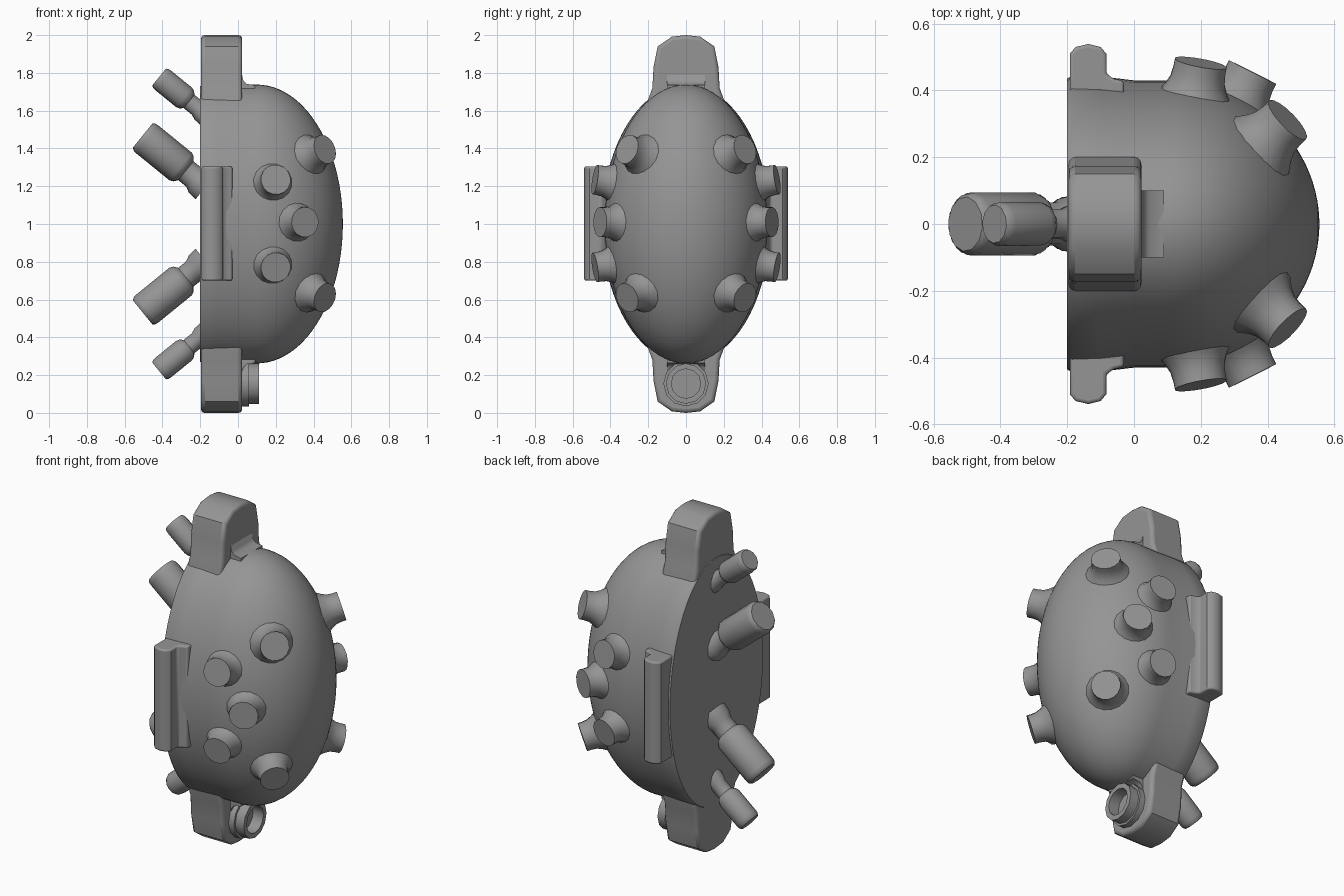
import bpy, bmesh, math
from mathutils import Vector

if "Cube" in bpy.data.objects:
    bpy.data.objects.remove(bpy.data.objects["Cube"], do_unlink=True)

grey = bpy.data.materials.new("plain grey")
grey.use_nodes = True
grey.diffuse_color = (0.3, 0.3, 0.3, 1)
grey.node_tree.nodes["Principled BSDF"].inputs["Base Color"].default_value = (0.3, 0.3, 0.3, 1)


def finish(name, bm, bevel=0, angle=40):
    bmesh.ops.recalc_face_normals(bm, faces=bm.faces)
    mesh = bpy.data.meshes.new(name)
    bm.to_mesh(mesh)
    bm.free()
    mesh.materials.append(grey)
    obj = bpy.data.objects.new(name, mesh)
    bpy.context.collection.objects.link(obj)
    if bevel:
        mod = obj.modifiers.new("rounded edges", "BEVEL")
        mod.width, mod.segments = bevel, 3
        mod.limit_method, mod.angle_limit = "ANGLE", math.radians(50)
    bpy.ops.object.select_all(action="DESELECT")
    obj.select_set(True)
    bpy.context.view_layer.objects.active = obj
    bpy.ops.object.shade_smooth_by_angle(angle=math.radians(angle))
    return obj


def loft(name, rings, **options):
    """Skin a list of point rings and cap both ends."""
    bm = bmesh.new()
    loops = [[bm.verts.new(p) for p in ring] for ring in rings]
    for a, b in zip(loops, loops[1:]):
        for i in range(len(a)):
            j = (i + 1) % len(a)
            bm.faces.new((a[i], a[j], b[j], b[i]))
    bm.faces.new(loops[0])
    bm.faces.new(loops[-1])
    return finish(name, bm, **options)


def turned(name, origin, direction, profile, sides):
    """Round part: profile is (distance along direction, radius)."""
    origin, axis = Vector(origin), Vector(direction).normalized()
    u = axis.orthogonal().normalized()
    v = axis.cross(u)
    turns = [2 * math.pi * (i + 0.5) / sides for i in range(sides)]
    return loft(name, [[origin + axis * d + (u * math.cos(t) + v * math.sin(t)) * r
                        for t in turns] for d, r in profile])


# Domed shell: flat back, short straight wall, half ellipsoid
MID, WIDE, TALL, DEEP, START = 1.0, 0.43, 0.738, 0.455, 0.1
stations = [(-0.2, 0.435, 0.73), (-0.185, 0.445, TALL), (-0.1, 0.442, TALL), (0.0, WIDE, TALL)]
for k in range(25):
    a = k / 24 * math.radians(88)
    stations.append((START + DEEP * math.sin(a), WIDE * math.cos(a), TALL * math.cos(a)))
turns = [2 * math.pi * i / 72 for i in range(72)]
loft("domed_shell", [[(x, w * math.cos(t), MID + h * math.sin(t)) for t in turns]
                     for x, w, h in stations])

# End lugs
half = [(0.2, 1.5), (0.2, 1.66), (0.178, 1.72), (0.172, 1.83), (0.15, 1.94), (0.075, 1.992)]
outline = half + [(0, 2.0)] + [(-y, z) for y, z in reversed(half)]
for name, s in (("top_lug", 1), ("bottom_lug", -1)):
    loft(name, [[(x, y, MID + s * (z - MID)) for y, z in outline] for x in (-0.196, 0.022)],
         bevel=0.02)

# Fillets where the lugs meet the dome
for name, s in (("top_fillet", 1), ("bottom_fillet", -1)):
    curve = [(0.0, 1.69), (0.0, 1.81), (0.022, 1.79), (0.028, 1.76), (0.045, 1.742), (0.09, 1.735), (0.09, 1.69)]
    loft(name, [[(x, y, MID + s * (z - MID)) for x, z in curve] for y in (-0.1, 0.1)])

# Side grips
edge = [(-0.192, 0.3), (-0.192, 0.51), (-0.175, 0.53), (-0.137, 0.539),
        (-0.1, 0.53), (-0.083, 0.51), (-0.083, 0.45), (-0.06, 0.435), (-0.03, 0.428), (-0.03, 0.3)]
for side, s in (("left", -1), ("right", 1)):
    loft(side + "_grip" if s > 0 else "front_grip",
         [[(x, s * y, z) for x, y in edge] for z in (0.7, 1.305)], bevel=0.01)

# Flared studs over the dome, mirrored front to back
stud_profile = [(-0.13, 0.13), (-0.1, 0.108), (-0.08, 0.095), (-0.055, 0.084), (-0.025, 0.08), (0, 0.08)]
stud_tips = [(0.2, 0.482, 0.235), (0.2, 0.482, -0.23), (0.355, 0.455, 0.01),
             (0.46, 0.312, 0.395), (0.46, 0.312, -0.39)]
for n, (x, y, z) in enumerate(stud_tips, 1):
    for side, s in (("front", -1), ("back", 1)):
        normal = ((x - START) / DEEP ** 2, s * y / WIDE ** 2, z / TALL ** 2)
        turned(f"{side}_stud_{n}", (x, s * y, MID + z), normal, stud_profile, 16)

# Angled rods on the flat back: cap centre, thick radius, thick length
for size, cap, r, length in (("large", (-0.505, 0.468), 0.095, 0.28),
                             ("small", (-0.418, 0.778), 0.067, 0.19)):
    for level, s in (("upper", 1), ("lower", -1)):
        profile = [(0, r * 0.86), (0.012, r * 0.97), (0.03, r), (length - 0.02, r), (length, r * 0.9),
                   (length + 0.015, r * 0.68), (length + 0.07, r * 0.68),
                   (length + 0.1, r * 0.85), (length + 0.15, r * 0.9)]
        turned(f"{level}_{size}_rod", (cap[0], 0, MID + s * cap[1]),
               (0.775, 0, -0.63 * s), profile, 12)

# Hollow port on the bottom lug
turned("port", (0.0, 0, 0.155), (1, 0, 0),
       [(0, 0.12), (0.057, 0.12), (0.057, 0.107), (0.112, 0.107), (0.112, 0.078), (0.045, 0.078)], 12)
